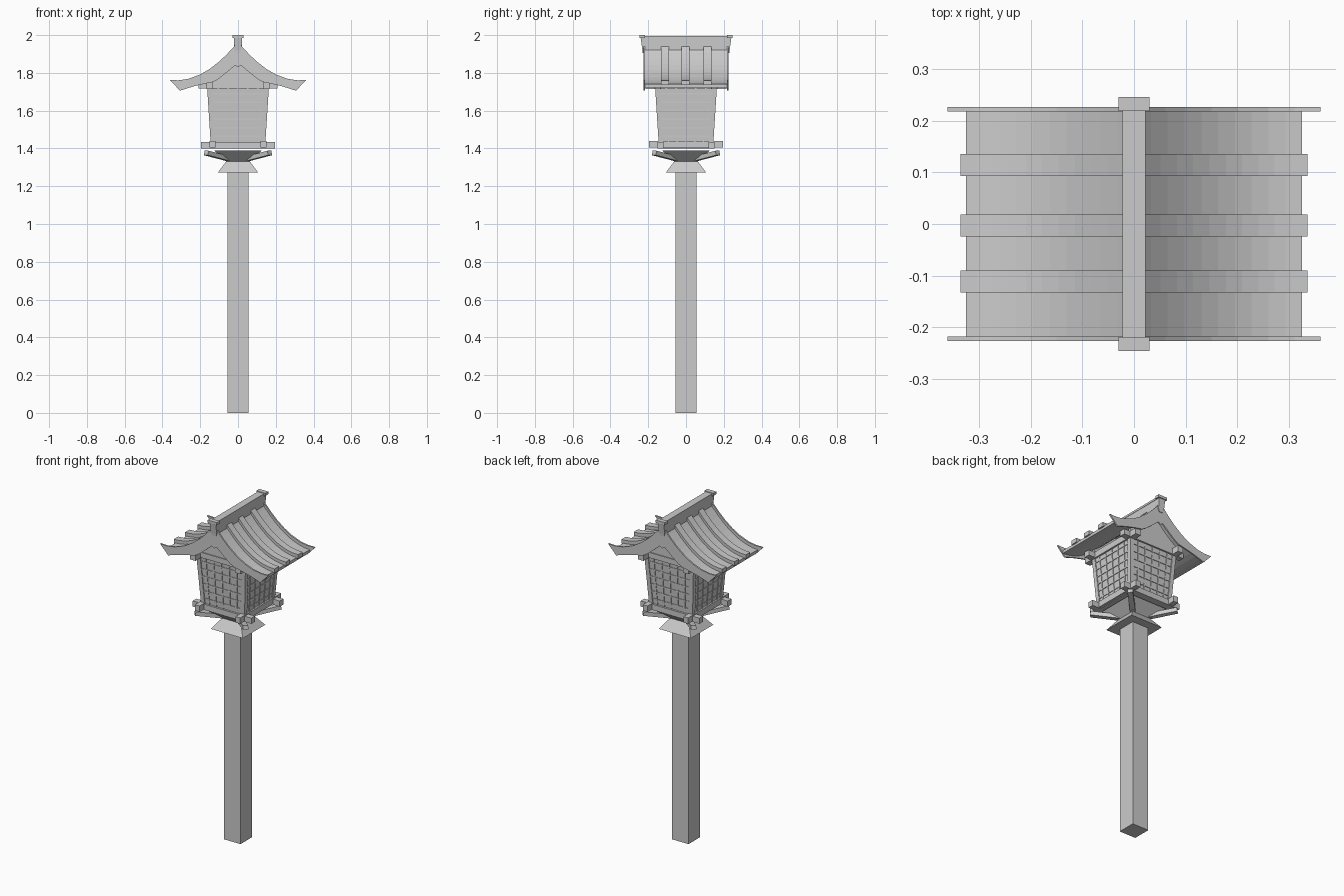
import bpy, bmesh
from mathutils import Vector, Matrix

if "Cube" in bpy.data.objects:
    bpy.data.objects.remove(bpy.data.objects["Cube"])


def make(name, bm):
    bmesh.ops.recalc_face_normals(bm, faces=bm.faces)
    me = bpy.data.meshes.new(name)
    bm.to_mesh(me)
    bm.free()
    ob = bpy.data.objects.new(name, me)
    bpy.context.collection.objects.link(ob)
    return ob


def loft(name, rings):
    """Skin equal-length point rings and cap both ends."""
    bm = bmesh.new()
    vs = [[bm.verts.new(p) for p in r] for r in rings]
    n = len(rings[0])
    for a, b in zip(vs, vs[1:]):
        for i in range(n):
            j = (i + 1) % n
            bm.faces.new((a[i], a[j], b[j], b[i]))
    bm.faces.new(vs[0])
    bm.faces.new(vs[-1])
    return make(name, bm)


def square(h, z):
    return [(-h, -h, z), (h, -h, z), (h, h, z), (-h, h, z)]


def box(name, x0, x1, y0, y1, z0, z1):
    return loft(name, [[(x0, y0, z), (x1, y0, z), (x1, y1, z), (x0, y1, z)] for z in (z0, z1)])


def bar(name, p, q, wide, deep, up=(0, 0, 1)):
    """Rectangular bar from p to q."""
    p, q, up = Vector(p), Vector(q), Vector(up)
    d = (q - p).normalized()
    s = d.cross(up).normalized()
    u = s.cross(d)
    offs = [s * a * wide / 2 + u * b * deep / 2 for a, b in ((-1, -1), (1, -1), (1, 1), (-1, 1))]
    return loft(name, [[e + o for o in offs] for e in (p, q)])


def strip(name, top, bottom, y0, y1):
    """Curved plank between an upper and a lower xz curve."""
    return loft(name, [[(t[0], y0, t[1]), (t[0], y1, t[1]), (b[0], y1, b[1]), (b[0], y0, b[1])]
                       for t, b in zip(top, bottom)])


def roof_z(x):
    return 1.76 + 0.205 * (1 - abs(x) / 0.33) ** 2


# post, flared collar and tray
loft("post", [square(0.055, 0), square(0.055, 1.28)])
loft("collar", [square(0.107, 1.272), square(0.06, 1.335)])
loft("tray", [square(0.06, 1.33), square(0.125, 1.388)])

# diagonal arms under the corners
for sx in (-1, 1):
    for sy in (-1, 1):
        bar("corner_arm", (sx * 0.05, sy * 0.05, 1.345), (sx * 0.168, sy * 0.168, 1.376), 0.03, 0.024)

# tapered lantern box
Z0, Z1, B0, B1 = 1.40, 1.75, 0.138, 0.160
loft("lantern_box", [square(B0, Z0), square(B1, Z1)])


def half(z):
    return B0 + (B1 - B0) * (z - Z0) / (Z1 - Z0)


# corner posts
for sx in (-1, 1):
    for sy in (-1, 1):
        loft("corner_post", [[(sx * (half(z) + a), sy * (half(z) + b), z)
                              for a, b in ((0.005, 0.005), (-0.02, 0.005), (-0.02, -0.02), (0.005, -0.02))]
                             for z in (Z0, Z1)])

# lattice on all four sides
for k in range(4):
    turn = Matrix.Rotation(k * 1.5707963, 4, 'Z')
    bars = []
    for i in range(-2, 3):
        bars.append(bar("lattice_upright", (i * 0.046, -half(1.43), 1.43),
                        (i * 0.052, -half(1.72), 1.72), 0.007, 0.007, (0, 1, 0)))
    for i in range(6):
        z = 1.465 + i * 0.045
        w = half(z) - 0.015
        bars.append(bar("lattice_rail", (-w, -half(z), z), (w, -half(z), z), 0.007, 0.007))
    for ob in bars:
        ob.data.transform(turn)

# bottom frame and top frame of crossed beams
for s in (-1, 1):
    a = s * 0.135
    box("base_beam_x", -0.195, 0.195, a - 0.017, a + 0.017, 1.40, 1.434)
    box("base_beam_y", a - 0.016, a + 0.016, -0.195, 0.195, 1.404, 1.44)
    b = s * 0.15
    box("top_beam_x", -0.21, 0.21, b - 0.018, b + 0.018, 1.718, 1.75)
    box("top_beam_y", b - 0.018, b + 0.018, -0.215, 0.215, 1.715, 1.752)

# gable walls
gx = [-0.16 + 0.02 * i for i in range(17)]
for s in (-1, 1):
    strip("gable_wall", [(x, roof_z(x) - 0.03) for x in gx], [(x, 1.74) for x in gx],
          s * 0.145, s * 0.163)

# curved roof slabs, battens and bargeboards
under = [(0, 1.83), (0.016, 1.84), (0.06, 1.802), (0.10, 1.77), (0.13, 1.752),
         (0.18, 1.742), (0.23, 1.73), (0.27, 1.718), (0.307, 1.706)]
over_x = [0, 0.02, 0.06, 0.10, 0.15, 0.20, 0.26, 0.31, 0.36]
for s in (-1, 1):
    xs = [0.325 * i / 10 for i in range(11)]
    strip("roof_slab", [(s * x, roof_z(x) - 0.02) for x in xs],
          [(s * x, roof_z(x) - 0.038) for x in xs], -0.22, 0.22)
    xs = [0.02 + 0.315 * i / 10 for i in range(11)]
    for y in (-0.111, -0.003, 0.114):
        strip("roof_batten", [(s * x, roof_z(x)) for x in xs],
              [(s * x, roof_z(x) - 0.025) for x in xs], y - 0.021, y + 0.021)
    for sy in (-1, 1):
        strip("bargeboard", [(s * x, roof_z(x)) for x in over_x],
              [(s * x, z) for x, z in under], sy * 0.217, sy * 0.226)

# ridge beam, cap and end ornaments
box("ridge_beam", -0.02, 0.02, -0.225, 0.225, 1.90, 1.986)
box("ridge_cap", -0.022, 0.022, -0.24, 0.24, 1.984, 1.996)
for s in (-1, 1):
    box("ridge_end_cap", -0.03, 0.03, s * 0.218, s * 0.245, 1.984, 2.0)
    loft("ridge_end", [[(-w, s * 0.22, z), (w, s * 0.22, z), (w, s * y, z), (-w, s * y, z)]
                       for w, y, z in ((0.012, 0.23, 1.905), (0.019, 0.231, 1.92), (0.021, 0.24, 1.986))])
